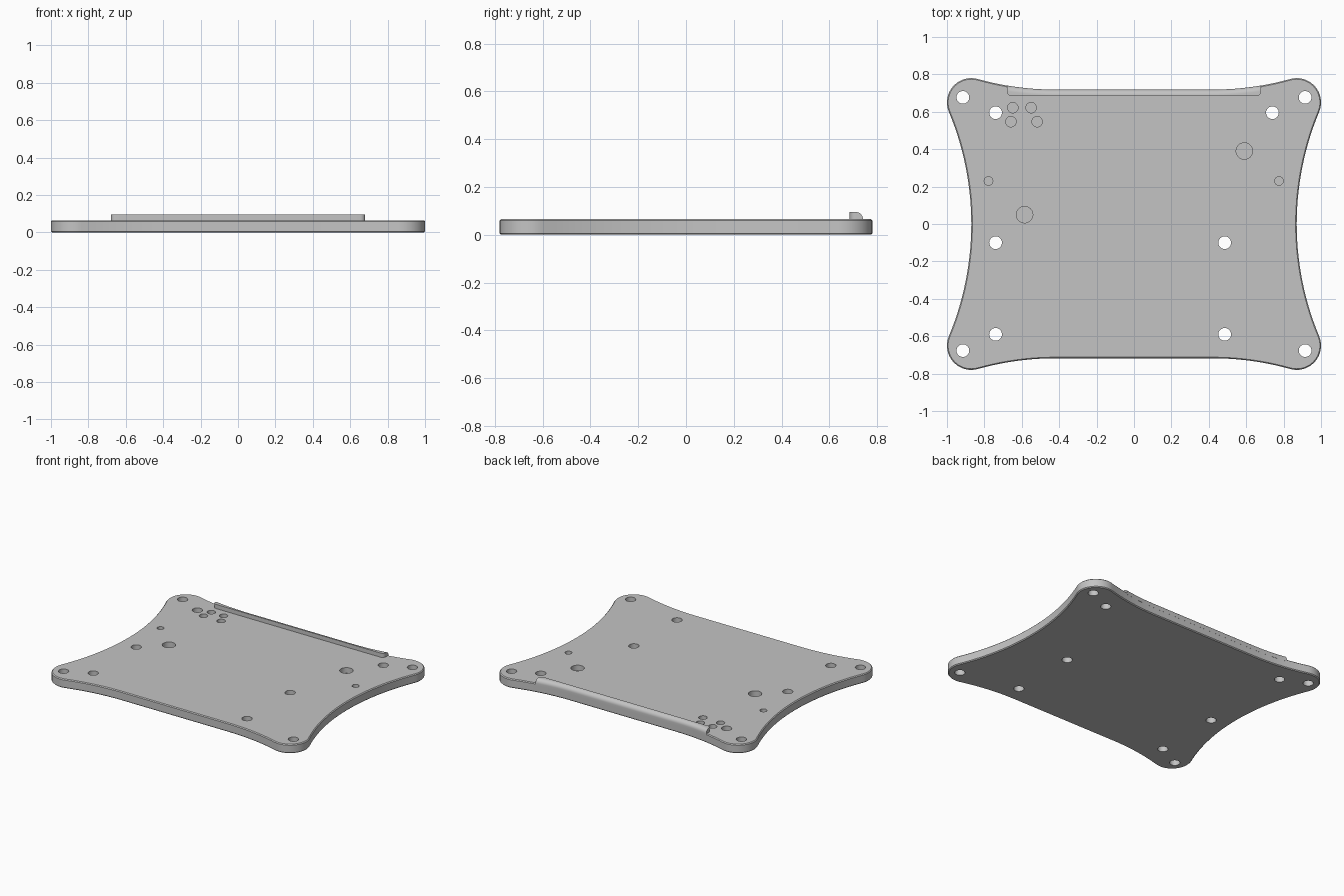
import bpy
import bmesh
from math import sin, cos, atan2, sqrt, pi

cube = bpy.data.objects.get("Cube")
if cube:
    bpy.data.objects.remove(cube)

grey = bpy.data.materials.new("plain grey")
grey.use_nodes = True
COLOUR = (0.55, 0.55, 0.55, 1)
grey.diffuse_color = COLOUR
grey.node_tree.nodes["Principled BSDF"].inputs["Base Color"].default_value = COLOUR

THICK = 0.065
CORNER = (0.87, 0.65, 0.13)          # corner lobe centre and radius
WAIST, EDGE, FLAT = 0.87, 0.718, 0.42  # side waist, front/back edge, its straight half
cx, cy, cr = CORNER
# Radii of the concave arcs that meet the corner lobe tangentially
SIDE_R = (cy ** 2 - cr ** 2) / (2 * cr)
dx, dy = cx - FLAT, EDGE - cy
EDGE_R = (dx ** 2 + dy ** 2 - cr ** 2) / (2 * (cr - dy))


def arc(x, y, r, start, end, steps):
    return [(x + r * cos(start + (end - start) * i / steps),
             y + r * sin(start + (end - start) * i / steps)) for i in range(steps + 1)]


def quarter_outline():
    a = atan2(-cy, SIDE_R)
    b = atan2(dy + EDGE_R, -dx)
    side = arc(WAIST + SIDE_R, 0, SIDE_R, pi, pi + a, 14)
    lobe = arc(cx, cy, cr, a, b, 18)
    edge = arc(FLAT, EDGE + EDGE_R, EDGE_R, b - pi, -pi / 2, 10)
    return side + lobe[1:] + edge[1:]


def outer_y(x):
    d = max(0, abs(x) - FLAT)
    return EDGE + EDGE_R - sqrt(EDGE_R ** 2 - d ** 2)


def make_object(name, bm):
    bmesh.ops.recalc_face_normals(bm, faces=bm.faces)
    mesh = bpy.data.meshes.new(name)
    bm.to_mesh(mesh)
    bm.free()
    mesh.materials.append(grey)
    obj = bpy.data.objects.new(name, mesh)
    bpy.context.collection.objects.link(obj)
    return obj


def smooth(obj):
    bpy.ops.object.select_all(action="DESELECT")
    obj.select_set(True)
    bpy.context.view_layer.objects.active = obj
    bpy.ops.object.shade_smooth_by_angle(angle=pi / 6)


# Plate: one quarter of the outline mirrored round, extruded up
q = quarter_outline()
half = q + [(-x, y) for x, y in q[::-1]]
outline = half + [(x, -y) for x, y in half[::-1][1:-1]]
bm = bmesh.new()
base = bm.faces.new([bm.verts.new((x, y, 0)) for x, y in outline])
top = bmesh.ops.extrude_face_region(bm, geom=[base])["geom"]
bmesh.ops.translate(bm, vec=(0, 0, THICK),
                    verts=[v for v in top if isinstance(v, bmesh.types.BMVert)])
plate = make_object("base_plate", bm)
bevel = plate.modifiers.new("edge chamfer", "BEVEL")
bevel.width = 0.006
bevel.segments = 1
bevel.limit_method = "ANGLE"
bevel.angle_limit = pi / 3

# Holes: screw holes go right through, the others are shallow pockets
screws = [(sx * 0.915, sy * 0.677) for sx in (-1, 1) for sy in (-1, 1)]
screws += [(-0.74, 0.595), (0.74, 0.595)]
screws += [(x, y) for x in (-0.74, 0.485) for y in (-0.1, -0.59)]
holes = [(x, y, 0.034, -0.05) for x, y in screws]
FLOOR = 0.025
holes += [(x, y, 0.044, FLOOR) for x, y in ((0.59, 0.39), (-0.585, 0.05))]
holes += [(x, 0.23, 0.023, FLOOR) for x in (-0.778, 0.775)]
holes += [(x, y, 0.028, FLOOR) for x, y in
          ((-0.648, 0.622), (-0.55, 0.622), (-0.658, 0.547), (-0.518, 0.547))]

bm = bmesh.new()
for x, y, r, floor in holes:
    ring = [bm.verts.new((px, py, floor)) for px, py in arc(x, y, r, 0, 2 * pi, 32)[:-1]]
    face = bm.faces.new(ring)
    ext = bmesh.ops.extrude_face_region(bm, geom=[face])["geom"]
    bmesh.ops.translate(bm, vec=(0, 0, 0.12 - floor),
                        verts=[v for v in ext if isinstance(v, bmesh.types.BMVert)])
cutter = make_object("hole_cutter", bm)
cutter.hide_render = True
cut = plate.modifiers.new("holes", "BOOLEAN")
cut.operation = "DIFFERENCE"
cut.solver = "EXACT"
cut.object = cutter

# Bake the modifiers and drop the cutter
bpy.context.view_layer.update()
deps = bpy.context.evaluated_depsgraph_get()
baked = bpy.data.meshes.new_from_object(plate.evaluated_get(deps))
plate.modifiers.clear()
plate.data = baked
bpy.data.objects.remove(cutter)
smooth(plate)

# Back lip: rounded profile swept along the back edge, inner ends rounded in plan
END, INNER, LIP_TOP, ROUND, PLAN_R = 0.68, 0.685, 0.095, 0.03, 0.025
ends = [END - PLAN_R * (1 - sin(i * pi / 12)) for i in range(7)]
right = [FLAT * i / 4 for i in range(5)]
right += [FLAT + (END - PLAN_R - FLAT) * i / 8 for i in range(1, 8)] + ends
stations = [-x for x in right[:0:-1]] + right
bm = bmesh.new()
rings = []
for x in stations:
    d = max(0, abs(x) - (END - PLAN_R))
    inner = INNER + PLAN_R - sqrt(max(0, PLAN_R ** 2 - d ** 2))
    outer = outer_y(x) + 0.0005
    r = min(ROUND, outer - inner - 0.001)
    profile = [(inner, THICK - 0.015), (inner, LIP_TOP)]
    profile += arc(outer - r, LIP_TOP - ROUND, 1, pi / 2, 0, 0) if r <= 0 else [
        (outer - r + r * sin(i * pi / 16), LIP_TOP - ROUND + ROUND * cos(i * pi / 16))
        for i in range(9)]
    profile.append((outer, THICK - 0.015))
    rings.append([bm.verts.new((x, y, z)) for y, z in profile])
n = len(rings[0])
for a, b in zip(rings, rings[1:]):
    for i in range(n):
        j = (i + 1) % n
        bm.faces.new((a[i], a[j], b[j], b[i]))
bm.faces.new(rings[0])
bm.faces.new(rings[-1])
lip = make_object("back_lip", bm)
smooth(lip)
